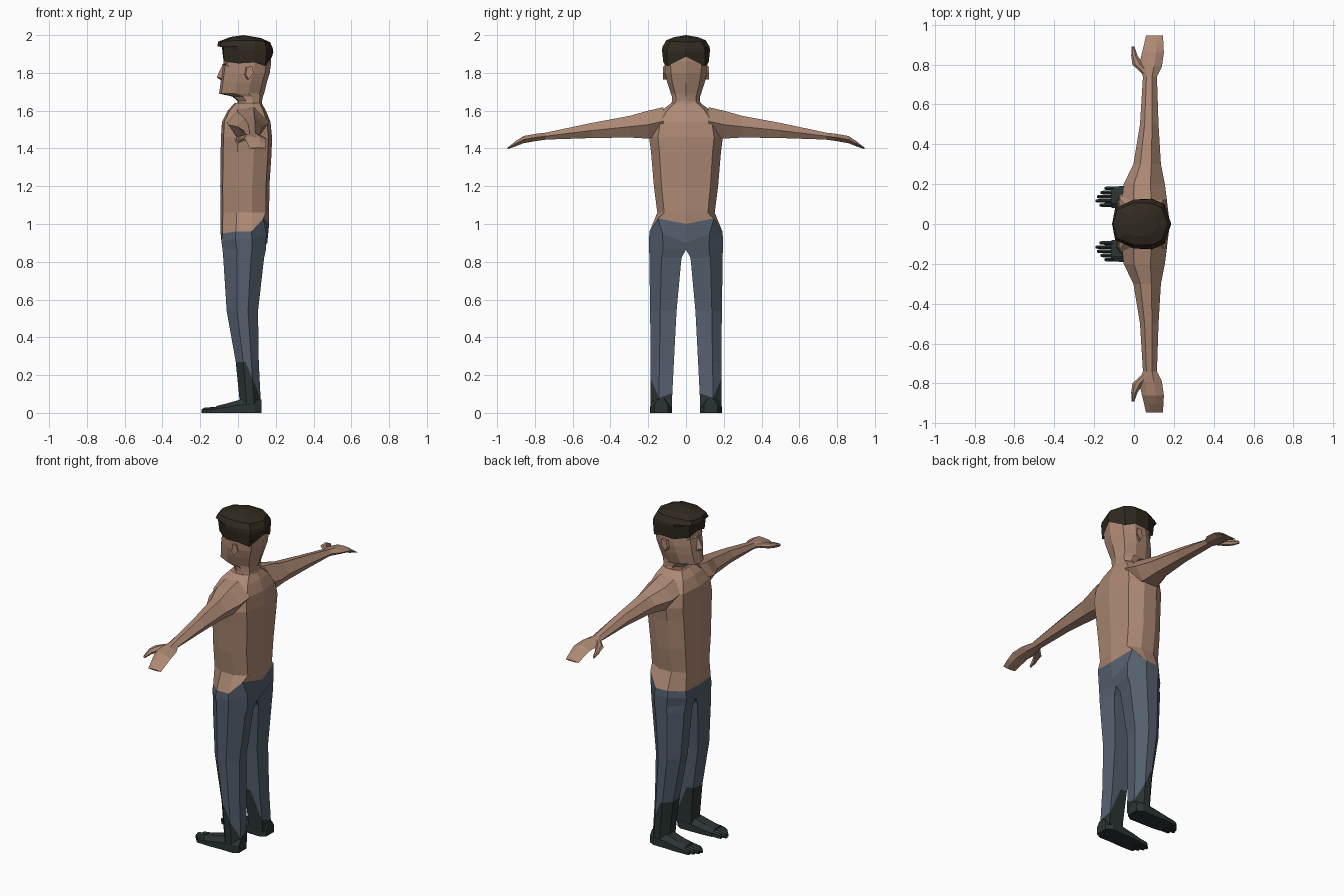
import bpy, bmesh
from mathutils import Vector


def material(name, rgb):
    m = bpy.data.materials.new(name)
    m.diffuse_color = (*rgb, 1)
    return m


SKIN = material("skin", (0.42, 0.25, 0.175))
JEANS = material("denim blue", (0.09, 0.115, 0.155))
HAIR = material("dark brown hair", (0.030, 0.023, 0.014))
BOOT = material("dark boot", (0.024, 0.034, 0.033))


def add_loft(bm, rings, closed=False, cap_start=False, cap_end=False):
    """Bridge rings of equal length with quads."""
    rows = [[bm.verts.new(p) for p in r] for r in rings]
    n = len(rows[0])
    for a, b in zip(rows, rows[1:]):
        for i in range(n if closed else n - 1):
            j = (i + 1) % n
            bm.faces.new((a[i], a[j], b[j], b[i]))
    if cap_start:
        bm.faces.new(rows[0])
    if cap_end:
        bm.faces.new(rows[-1])


def finish(bm, name, mats):
    """Mirror the half across y = 0 and make a flat-shaded object."""
    bmesh.ops.remove_doubles(bm, verts=bm.verts, dist=0.0005)
    bmesh.ops.mirror(bm, geom=bm.verts[:] + bm.edges[:] + bm.faces[:],
                     axis='Y', merge_dist=0.0005)
    bmesh.ops.remove_doubles(bm, verts=bm.verts, dist=0.0005)
    bmesh.ops.recalc_face_normals(bm, faces=bm.faces)
    me = bpy.data.meshes.new(name)
    bm.to_mesh(me)
    bm.free()
    for m in mats:
        me.materials.append(m)
    ob = bpy.data.objects.new(name, me)
    bpy.context.collection.objects.link(ob)
    return ob


def loft(name, mat, rings, **kw):
    bm = bmesh.new()
    add_loft(bm, rings, **kw)
    return finish(bm, name, [mat])


def half_ring(z, xf, xb, w, section):
    """Half cross-section from front centre to back centre."""
    return [(xf + u * (xb - xf), v * w, z) for u, v in section]


BODY = [(0, 0), (.05, .72), (.33, 1), (.65, 1), (.93, .76), (1, 0)]
HEAD = [(0, 0), (.05, .5), (.35, .95), (.65, 1), (.9, .72), (1, 0)]

# waistline shared by torso and jeans
waist = [(-.092, 0, .95), (-.082, .12, .95), (-.01, .19, .96),
         (.07, .193, .96), (.135, .148, 1.03), (.165, 0, 1.0)]

# torso
torso = [(1.06, -.093, .165, .152), (1.2, -.094, .166, .170),
         (1.38, -.092, .178, .185), (1.46, -.09, .18, .195),
         (1.54, -.085, .172, .18), (1.6, -.055, .148, .13),
         (1.64, -.018, .125, .078)]
loft("torso", SKIN, [waist] + [half_ring(*r, BODY) for r in torso], cap_end=True)

# neck, jaw and skull
head = [(1.62, -.01, .13, .082), (1.65, -.002, .127, .074),
        (1.675, -.03, .132, .074), (1.69, -.1, .138, .08),
        (1.75, -.092, .153, .1), (1.80, -.086, .168, .111),
        (1.86, -.076, .176, .114), (1.93, -.074, .172, .112)]
loft("head", SKIN, [half_ring(*r, HEAD) for r in head])

# hair cap with overhanging fringe
hair = [
    [(-.079, 0, 1.88), (-.074, .072, 1.862), (0, .116, 1.85),
     (.09, .12, 1.855), (.145, .1, 1.835), (.18, 0, 1.885)],
    [(-.085, 0, 1.937), (-.078, .08, 1.935), (0, .123, 1.92),
     (.09, .127, 1.92), (.152, .1, 1.915), (.187, 0, 1.91)],
    [(-.11, 0, 1.94), (-.095, .08, 1.94), (0, .123, 1.94),
     (.09, .124, 1.94), (.15, .098, 1.935), (.184, 0, 1.93)],
    [(-.105, 0, 1.965), (-.085, .072, 1.965), (0, .105, 1.972),
     (.09, .104, 1.972), (.138, .08, 1.967), (.17, 0, 1.962)],
    [(-.04, 0, 1.99), (-.03, .045, 1.988), (.01, .064, 1.989),
     (.07, .06, 1.989), (.1, .04, 1.986), (.12, 0, 1.985)],
    [(.03, 0, 2.0)] * 6]
loft("hair", HAIR, hair)

# nose wedge
loft("nose", SKIN, [[(-.078, 0, 1.85), (-.07, .012, 1.84)],
                    [(-.113, 0, 1.778), (-.083, .024, 1.772)],
                    [(-.088, 0, 1.757), (-.08, .018, 1.759)]])

# brow ridges
loft("brow", SKIN, [[(-.06, .012, 1.86), (-.045, .075, 1.858)],
                    [(-.086, .012, 1.845), (-.066, .066, 1.846)],
                    [(-.06, .012, 1.832), (-.045, .075, 1.834)]])

# ears
ear = [(.03, 1.79), (.035, 1.83), (.065, 1.835), (.07, 1.8), (.045, 1.765)]
loft("ear", SKIN, [[(x, .095, z) for x, z in ear],
                   [(x + .012, .122, z) for x, z in ear]],
     closed=True, cap_end=True)

# arms with flat mitten hands
HEX = [(0, .5), (.25, .93), (.65, 1), (1, .5), (.75, 0), (.25, 0)]


def limb_ring(y, x0, x1, z0, z1):
    return [(x0 + u * (x1 - x0), y, z0 + v * (z1 - z0)) for u, v in HEX]


arm = [(.12, -.06, .165, 1.47, 1.618), (.2, -.052, .155, 1.452, 1.6),
       (.3, -.003, .135, 1.458, 1.572), (.5, .03, .123, 1.455, 1.535),
       (.74, .045, .115, 1.447, 1.484), (.79, .025, .14, 1.44, 1.478),
       (.86, .04, .15, 1.428, 1.466), (.9, .05, .148, 1.412, 1.44),
       (.945, .06, .145, 1.397, 1.404)]
loft("arm", SKIN, [limb_ring(*r) for r in arm],
     closed=True, cap_start=True, cap_end=True)

thumb = [(.755, .04, .09, 1.452, 1.476), (.8, -.008, .05, 1.442, 1.472),
         (.845, -.014, .018, 1.432, 1.464), (.89, -.012, .002, 1.424, 1.44)]
loft("thumb", SKIN, [limb_ring(*r) for r in thumb],
     closed=True, cap_start=True, cap_end=True)


# jeans with boot shafts on the shins
def leg_ring(z, xf, xb, yi, yo):
    d, m = xb - xf, yi + (yo - yi) * .62
    return [(xf + .08 * d, yi, z), (xf, m, z), (xf + .33 * d, yo, z),
            (xf + .68 * d, yo, z), (xb, m, z), (xf + .92 * d, yi, z),
            (xf + .5 * d, yi, z)]


legs = [(.865, -.082, .148, 0, .195), (.82, -.078, .138, .024, .194),
        (.54, -.06, .106, .05, .19), (.27, -.012, .11, .064, .187),
        (.07, .008, .12, .074, .187), (.03, .01, .122, .074, .187)]
bm = bmesh.new()
add_loft(bm, [waist, [(-.088, 0, .91), (-.088, .12, .91), (-.014, .196, .92),
                      (.075, .196, .92), (.15, .125, .95), (.155, 0, .9)],
              leg_ring(*legs[0])[:6]])
add_loft(bm, [leg_ring(*r) for r in legs], closed=True, cap_end=True)
for co, no in (((0, 0, .27), (0, 0, 1)), ((.04, 0, .27), (2.4, 0, 1))):
    shin = [f for f in bm.faces if f.calc_center_median().z < .4]
    geom = set(shin) | {e for f in shin for e in f.edges} | {v for f in shin for v in f.verts}
    bmesh.ops.bisect_plane(bm, geom=list(geom), plane_co=Vector(co),
                           plane_no=Vector(no), dist=1e-4)
for f in bm.faces:
    c = f.calc_center_median()
    f.material_index = int(c.z < .27 and c.z < .27 - 2.4 * (c.x - .04))
finish(bm, "jeans_legs", [JEANS, BOOT])

# feet: lofted from heel to ball, then five toes
bm = bmesh.new()
foot = [(.124, .095, .168, .07), (.09, .073, .188, .08), (.01, .074, .187, .07),
        (-.06, .076, .19, .05), (-.115, .082, .188, .036)]
add_loft(bm, [[(x, a, 0), (x, a, h * .6), (x, a + .25 * (b - a), h),
               (x, a + .75 * (b - a), h), (x, b, h * .6), (x, b, 0)]
              for x, a, b, h in foot], closed=True, cap_start=True, cap_end=True)
for i, tip in enumerate((-.172, -.192, -.186, -.168, -.148)):
    y = .095 + i * .021
    add_loft(bm, [[(x, y - w, 0), (x, y - w, h * .7), (x, y, h),
                   (x, y + w, h * .7), (x, y + w, 0)]
                  for x, w, h in ((-.1, .0098, .034), (tip + .012, .009, .027),
                                  (tip, .006, .018))],
             closed=True, cap_start=True, cap_end=True)
finish(bm, "feet", [BOOT])
